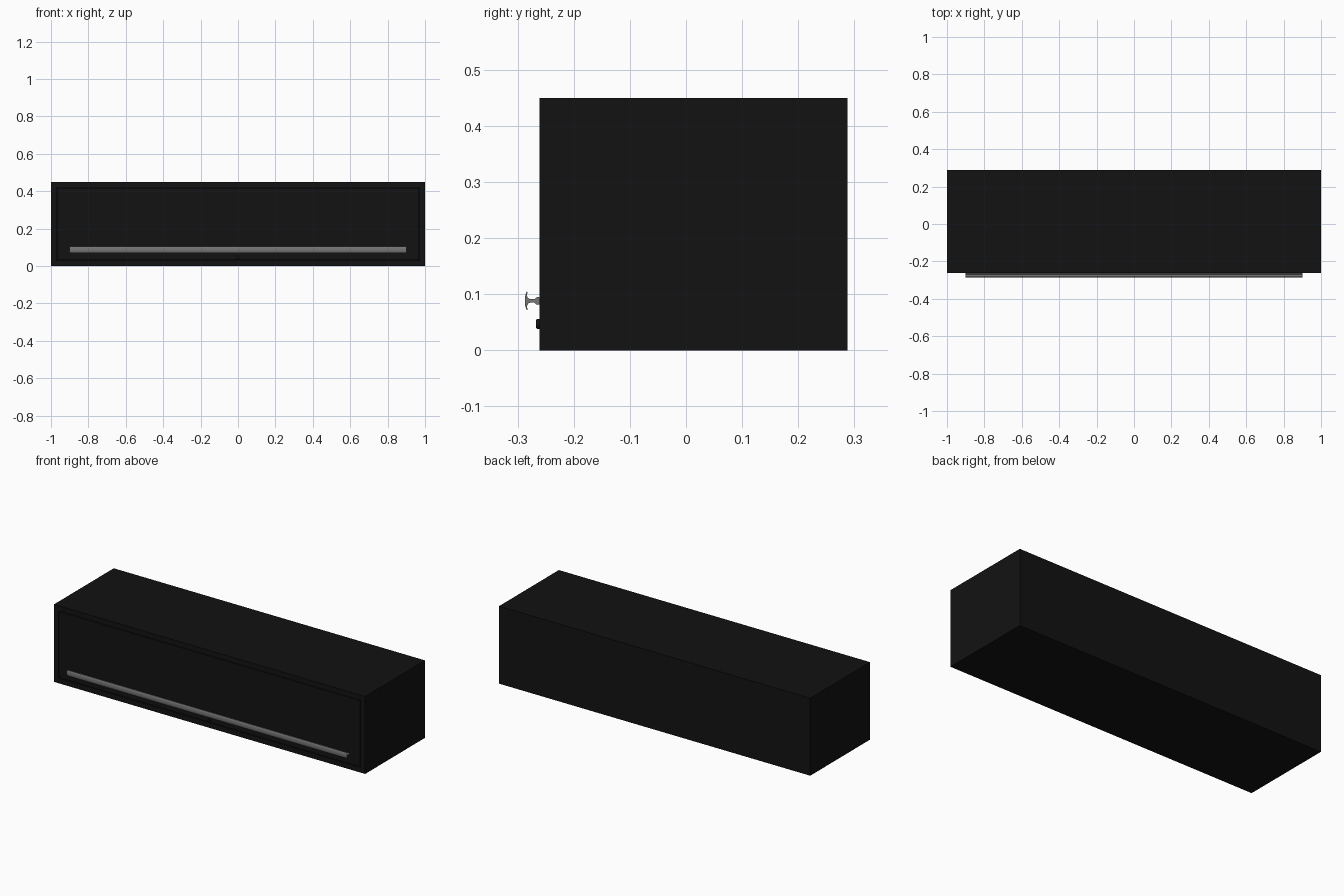
import bpy, bmesh, math

if "Cube" in bpy.data.objects:
    bpy.data.objects.remove(bpy.data.objects["Cube"])

X, Y0, Y1, H, T = 1.0, -0.261, 0.288, 0.45, 0.03


def material(name, value):
    m = bpy.data.materials.new(name)
    m.diffuse_color = (value, value, value, 1)
    m.use_nodes = True
    m.node_tree.nodes["Principled BSDF"].inputs["Base Color"].default_value = m.diffuse_color
    return m


black = material("black_lacquer", 0.006)
metal = material("grey_metal", 0.18)


def box(name, x0, x1, y0, y1, z0, z1, mat=black, bevel=0):
    bpy.ops.mesh.primitive_cube_add(size=1, location=((x0 + x1) / 2, (y0 + y1) / 2, (z0 + z1) / 2))
    o = bpy.context.object
    o.name = name
    o.scale = (x1 - x0, y1 - y0, z1 - z0)
    bpy.ops.object.transform_apply(location=False, rotation=False, scale=True)
    o.data.materials.append(mat)
    if bevel:
        b = o.modifiers.new("edge_bevel", 'BEVEL')
        b.width, b.segments = bevel, 2
    return o


# Carcass panels
for side, s in (("left", -1), ("right", 1)):
    box(side + "_side_panel", min(s * X, s * (X - T)), max(s * X, s * (X - T)), Y0, Y1, 0, H)
box("bottom_panel", -X + T, X - T, Y0, Y1, 0, T)
box("top_panel", -X + T, X - T, Y0, Y1, H - T, H)
box("back_panel", -X + T, X - T, Y1 - 0.015, Y1, T, H - T)

# Inset flap door with a narrow gap around it
G = 0.003
box("flap_door", -X + T + G, X - T - G, Y0, Y0 + 0.03, T + G, H - T - G, bevel=0.001)

# Long handle: extruded T profile, upper half (y, height) mirrored about the stem
zc = 0.088
half = [(-0.287, 0.0), (-0.2865, 0.009), (-0.2845, 0.0155), (-0.2835, 0.017),
        (-0.2825, 0.0155), (-0.2835, 0.009), (-0.281, 0.0045), (-0.277, 0.003),
        (-0.270, 0.003), (-0.267, 0.006), (-0.264, 0.007), (Y0, 0.006)]
outline = half + [(y, -h) for y, h in reversed(half[1:])]
bm = bmesh.new()
face = bm.faces.new([bm.verts.new((-0.9, y, zc + h)) for y, h in outline])
ext = bmesh.ops.extrude_face_region(bm, geom=[face])
bmesh.ops.translate(bm, vec=(1.8, 0, 0), verts=[v for v in ext["geom"] if isinstance(v, bmesh.types.BMVert)])
bmesh.ops.recalc_face_normals(bm, faces=bm.faces)
mesh = bpy.data.meshes.new("handle_rail")
bm.to_mesh(mesh)
bm.free()
handle = bpy.data.objects.new("handle_rail", mesh)
bpy.context.collection.objects.link(handle)
mesh.materials.append(metal)
bpy.ops.object.select_all(action='DESELECT')
handle.select_set(True)
bpy.context.view_layer.objects.active = handle
bpy.ops.object.shade_smooth_by_angle(angle=math.radians(35))

# Small round button below the handle
bpy.ops.mesh.primitive_cylinder_add(vertices=32, radius=0.009, depth=0.012,
                                    location=(0, Y0, 0.047), rotation=(math.pi / 2, 0, 0))
button = bpy.context.object
button.name = "release_button"
button.data.materials.append(black)
b = button.modifiers.new("edge_bevel", 'BEVEL')
b.width, b.segments = 0.002, 2
bpy.ops.object.shade_smooth_by_angle(angle=math.radians(35))
